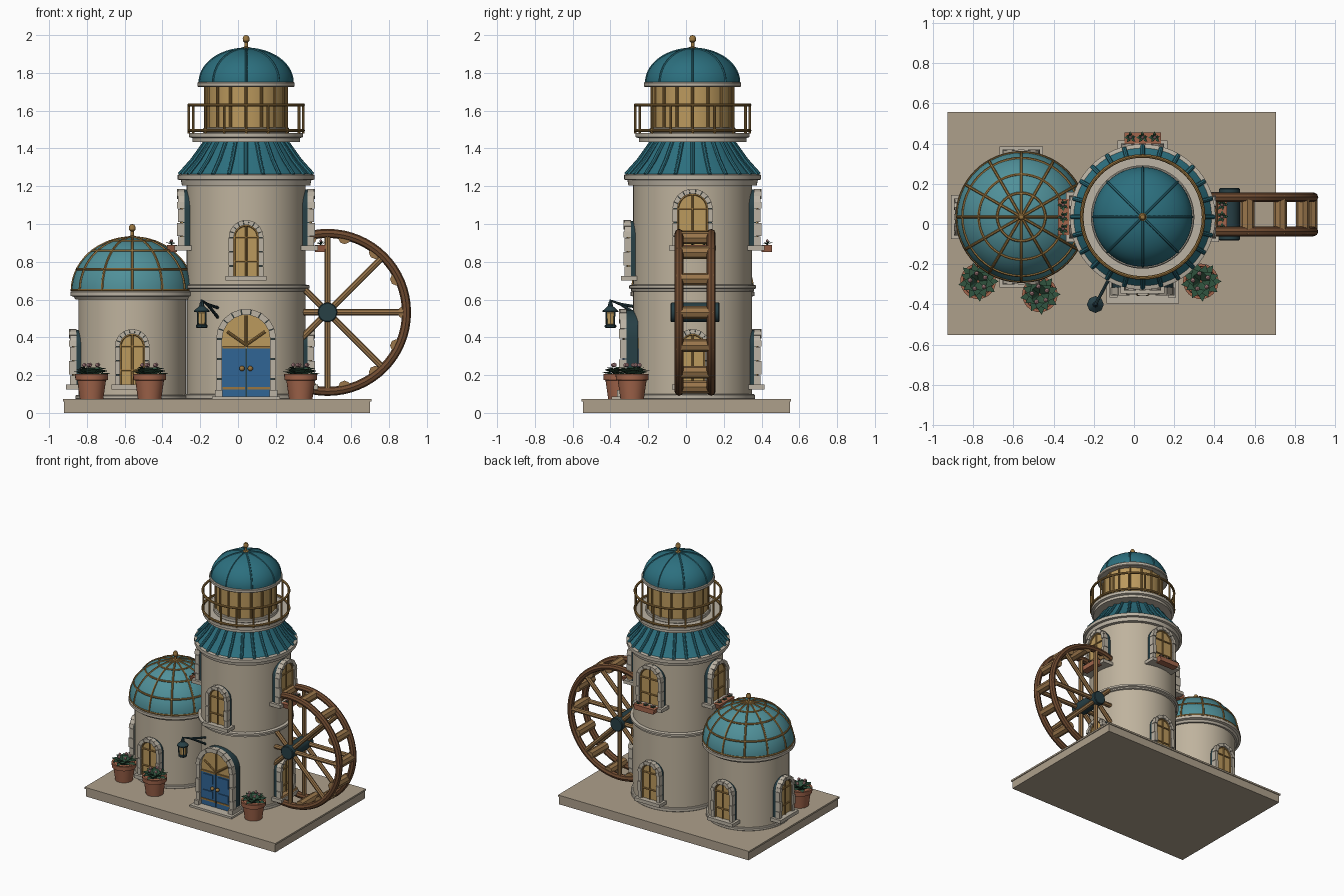
import bpy, bmesh, math, random
from math import sin, cos, pi, radians
from mathutils import Matrix, Vector

if "Cube" in bpy.data.objects:
    bpy.data.objects.remove(bpy.data.objects["Cube"])
random.seed(4)

COL = dict(wall=(.52, .45, .34), trim=(.50, .45, .37), base=(.42, .35, .26), roof=(.025, .16, .21),
           dome=(.08, .28, .32), brass=(.32, .18, .05), wood=(.16, .07, .03), pale_wood=(.32, .18, .07),
           glass=(.50, .32, .11), clay=(.36, .13, .07), dark=(.02, .05, .06), blue=(.03, .13, .30),
           leaf=(.03, .09, .05), petal=(.65, .35, .36))
MAT = {}
for k, c in COL.items():
    MAT[k] = bpy.data.materials.new(k)
    MAT[k].diffuse_color = (*c, 1)
I = Matrix()


def finish(name, bm, mat, M=I):
    bmesh.ops.recalc_face_normals(bm, faces=bm.faces)
    me = bpy.data.meshes.new(name)
    bm.to_mesh(me)
    bm.free()
    return add(name, me, mat, M)


def add(name, me, mat, M=I):
    me.materials.clear()
    me.materials.append(MAT[mat])
    me.shade_smooth()
    me.set_sharp_from_angle(angle=radians(35))
    ob = bpy.data.objects.new(name, me)
    ob.matrix_world = M
    bpy.context.collection.objects.link(ob)
    return ob


def lathe(name, prof, mat, M=I, n=64):
    """Spin an (r, z) profile about the local z axis."""
    bm = bmesh.new()
    vs = [bm.verts.new((r, 0, z)) for r, z in prof]
    es = [bm.edges.new(p) for p in zip(vs, vs[1:])]
    bmesh.ops.spin(bm, geom=vs + es, axis=(0, 0, 1), cent=(0, 0, 0), angle=2 * pi, steps=n)
    bmesh.ops.remove_doubles(bm, verts=bm.verts, dist=1e-5)
    return finish(name, bm, mat, M)


def drum(name, r, z0, z1, mat, M=I, n=64):
    b = min(.005, (z1 - z0) / 4)
    return lathe(name, [(0, z0), (r - b, z0), (r, z0 + b), (r, z1 - b), (r - b, z1), (0, z1)], mat, M, n)


def tubes(name, paths, r, mat, M=I, cyclic=False, res=2):
    cu = bpy.data.curves.new(name, 'CURVE')
    cu.dimensions, cu.bevel_depth, cu.bevel_resolution, cu.use_fill_caps = '3D', r, res, True
    for p in paths:
        s = cu.splines.new('POLY')
        s.points.add(len(p) - 1)
        for q, c in zip(s.points, p):
            q.co = (*c, 1)
        s.use_cyclic_u = cyclic
    tmp = bpy.data.objects.new(name + "_path", cu)
    bpy.context.collection.objects.link(tmp)
    dg = bpy.context.evaluated_depsgraph_get()
    me = bpy.data.meshes.new_from_object(tmp.evaluated_get(dg))
    bpy.data.objects.remove(tmp)
    return add(name, me, mat, M)


def prisms(name, polys, mat, M=I):
    """Each entry: (x,z) outline pushed outwards along -y from d0 to d1."""
    bm = bmesh.new()
    for pts, d0, d1 in polys:
        a = [bm.verts.new((x, -d0, z)) for x, z in pts]
        b = [bm.verts.new((x, -d1, z)) for x, z in pts]
        bm.faces.new(a)
        bm.faces.new(b[::-1])
        for i in range(len(a)):
            j = (i + 1) % len(a)
            bm.faces.new((a[i], a[j], b[j], b[i]))
    return finish(name, bm, mat, M)


def rect(x0, x1, z0, z1):
    return [(x0, z0), (x1, z0), (x1, z1), (x0, z1)]


def circle(r, z, n=48):
    return [(r * cos(2 * pi * i / n), r * sin(2 * pi * i / n), z) for i in range(n)]


def arch(hw, z0, zs, n=9, jamb=3):
    """Arch outline: jamb points, then half circle springing at zs."""
    up = [(hw, z0 + (zs - z0) * i / jamb) for i in range(jamb)]
    return up + [(hw * cos(pi * i / n), zs + hw * sin(pi * i / n)) for i in range(n + 1)] + \
        [(-x, z) for x, z in up[::-1]]


def surround(name, hw, t, z0, zs, r, M):
    """Dark backing and separate stone blocks around an opening."""
    prisms(name + "_backing", [(arch(hw - .006, z0, zs, 18), r - .05, r + .02)], 'dark', M)
    o, i = arch(hw, z0, zs), arch(hw - t, z0, zs)
    blocks = []
    for k in range(len(o) - 1):
        quad = [Vector(p) for p in (o[k], o[k + 1], i[k + 1], i[k])]
        c = sum(quad, Vector((0, 0))) / 4
        blocks.append(([c + (p - c) * .95 for p in quad], r + .01, r + (.05 if k % 2 else .045)))
    prisms(name + "_stones", blocks, 'trim', M)


def window(name, M, ang, r, z0, hw=.093, h=.32, box=False):
    M = M @ Matrix.Rotation(radians(ang), 4, 'Z')
    zs, g = z0 + h - hw, hw - .026
    surround(name, hw, .028, z0, zs, r, M)
    prisms(name + "_glass", [(arch(g + .002, z0, zs, 18), r - .03, r + .026)], 'glass', M)
    y = -r - .029
    bars = [[(0, y, z0), (0, y, zs + g)]]
    bars += [[(-w, y, z), (w, y, z)] for z, w in ((z0 + .1, g), (zs, g))]
    bars.append([(x, y, z) for x, z in arch(g - .004, z0 + .02, zs, 18)])
    tubes(name + "_mullions", bars, .006, 'brass', M, res=1)
    prisms(name + "_sill", [(rect(-hw - .016, hw + .016, z0 - .002, z0 + .024), r - .03, r + .065)], 'trim', M)
    if box:  # small flower trough with three sprigs
        prisms(name + "_flower_trough", [([(-.08, z0 - .01), (.08, z0 - .01), (.09, z0 + .027), (-.09, z0 + .027)],
                                          r + .05, r + .105)], 'clay', M)
        for i in (-1, 0, 1):
            plant(name + "_sprig", M @ Matrix.Translation((i * .06, -r - .08, z0 + .025)), .03, 6, 1)


def plant(name, M, size, leaves, blooms):
    bm = bmesh.new()
    for i in range(leaves):
        a, tilt = i * 2.4, .15 + .75 * i / leaves
        d, s = Vector((cos(a), sin(a), 0)), Vector((-sin(a), cos(a), 0))
        up = Vector((0, 0, 1))
        p = [up * 0, d * size * .6 * cos(tilt) + up * size * (.25 + .5 * sin(tilt)),
             d * size * 1.1 * cos(tilt) + up * size * (.2 + .6 * sin(tilt))]
        v = [bm.verts.new(q) for q in (p[0], p[1] + s * size * .27, p[2], p[1] - s * size * .27,
                                       p[1] - up * size * .12)]
        for f in ((0, 1, 3), (1, 2, 3), (0, 4, 1), (1, 4, 2), (2, 4, 3), (3, 4, 0)):
            bm.faces.new([v[k] for k in f])
    finish(name + "_leaves", bm, 'leaf', M)
    bm = bmesh.new()
    for i in range(blooms):
        a = i * 2 * pi / blooms + .5
        q = Vector((cos(a), sin(a), 0)) * size * .42 * (blooms > 1) + Vector((0, 0, size * .75))
        bmesh.ops.create_icosphere(bm, subdivisions=1, radius=max(.009, size * .13), matrix=Matrix.Translation(q))
    finish(name + "_blooms", bm, 'petal', M)


def dome_z(t, R, z0, H):
    return (R * cos(t), z0 + H * sin(t))


def dome(name, M, R, z0, H, mat, ribs, rib_mat, rr, rings=()):
    lathe(name, [(0, z0)] + [dome_z(pi / 2 * i / 16, R, z0, H) for i in range(17)], mat, M)
    mer = []
    for k in range(ribs):
        a = 2 * pi * k / ribs
        mer.append([(r * cos(a), r * sin(a), z) for r, z in (dome_z(pi / 2 * i / 14, R, z0, H) for i in range(15))])
    tubes(name + "_ribs", mer, rr, rib_mat, M, res=1)
    if rings:
        tubes(name + "_hoops", [circle(*dome_z(t, R, z0, H)) for t in rings], rr, rib_mat, M, True, 1)
    zt = z0 + H
    lathe(name + "_finial", [(0, zt - .01), (.02, zt - .005), (.02, zt + .006), (.009, zt + .01), (.009, zt + .032),
                             (.017, zt + .04), (.018, zt + .055), (.011, zt + .068), (0, zt + .071)], 'brass', M, 20)


# ground slab
prisms("base_slab", [(rect(-.92, .70, 0, .06), -.55, .545), (rect(-.926, .706, .06, .073), -.556, .552)], 'base')

# main tower
T = Matrix.Translation((.043, .035, 0))
TR = .315
drum("tower_plinth", .33, .07, .10, 'trim', T)
drum("tower_wall", TR, .07, 1.22, 'wall', T)
lathe("tower_band", [(.31, .64), (.325, .645), (.325, .655), (.336, .66), (.336, .675), (.31, .68)], 'trim', T)
lathe("tower_cornice", [(0, 1.205), (.34, 1.205), (.345, 1.232), (.362, 1.235), (.362, 1.26), (.345, 1.265),
                        (0, 1.265)], 'trim', T)
lathe("skirt_roof", [(.345, 1.262), (.28, 1.335), (.21, 1.44), (0, 1.44)], 'roof', T)
tubes("skirt_roof_ribs", [[(r * cos(a), r * sin(a), z) for r, z in ((.353, 1.262), (.285, 1.338), (.212, 1.44))]
                          for a in (2 * pi * k / 24 for k in range(24))], .011, 'roof', T)

# gallery, railing and lantern room
lathe("gallery_floor", [(0, 1.43), (.285, 1.435), (.285, 1.455), (.302, 1.46), (.302, 1.482), (0, 1.485)], 'trim', T)
tubes("gallery_rails", [circle(.303, 1.63), circle(.303, 1.495)], .009, 'brass', T, True)
tubes("gallery_posts", [[(.303 * cos(a), .303 * sin(a), z) for z in (1.48, 1.635)]
                        for a in (pi * k / 8 for k in range(16))], .007, 'brass', T)
drum("lantern_room_glass", .212, 1.48, 1.74, 'glass', T)
tubes("lantern_room_bars", [[(.214 * cos(a), .214 * sin(a), z) for z in (1.48, 1.73)]
                            for a in (pi * k / 8 for k in range(16))], .008, 'brass', T)
drum("lantern_room_kerb", .228, 1.48, 1.51, 'trim', T)
drum("top_dome_ring", .257, 1.725, 1.752, 'trim', T)
dome("top_dome", T, .247, 1.75, .179, 'roof', 8, 'roof', .006)

# domed annex
A = Matrix.Translation((-.56, .035, 0))
AR = .285
drum("annex_plinth", .30, .07, .095, 'trim', A)
drum("annex_wall", AR, .07, .62, 'wall', A)
lathe("annex_cornice", [(0, .60), (.30, .60), (.31, .615), (.328, .62), (.328, .64), (.318, .647), (0, .647)], 'trim', A)
dome("annex_dome", A, .32, .645, .284, 'dome', 12, 'brass', .007, (.02, .42, .85, 1.19))

# windows
for a in (0, 180, 270):
    window("annex_window", A, a, AR, .125)
for a in (90, 180):
    window("tower_low_window", T, a, TR, .125)
window("tower_front_window", T, 0, TR, .702)
for a in (90, 180, 270):
    window("tower_high_window", T, a, TR, .863, .108, .325, True)

# front door
surround("door", .16, .034, .075, .392, TR + .025, T)
D = TR + .03
prisms("door_transom", [(arch(.128, .34, .392, 18), D - .06, D + .016)], 'glass', T)
prisms("door_leaves", [(rect(s * .066 - .062, s * .066 + .062, .085, .35), D - .06, D + .02) for s in (-1, 1)], 'blue', T)
prisms("door_panels", [(rect(s * .066 - .04, s * .066 + .04, z, z + h), D, D + .027)
                       for s in (-1, 1) for z, h in ((.15, .055), (.26, .07))], 'blue', T)
prisms("door_straps", [(rect(s * .066 - .06, s * .066 + .06, z, z + .013), D, D + .025)
                       for s in (-1, 1) for z in (.125, .342)], 'brass', T)
tubes("transom_bars", [[(0, -D - .018, .36), (s * .1, -D - .018, .43)] for s in (-1, 1)] +
      [[(0, -D - .018, .35), (0, -D - .018, .515)]], .008, 'brass', T)
bm = bmesh.new()
for s in (-1, 1):
    bmesh.ops.create_uvsphere(bm, u_segments=12, v_segments=8, radius=.014,
                              matrix=Matrix.Translation((s * .022, -D - .034, .235)))
finish("door_knobs", bm, 'brass', T)
prisms("door_foot_stones", [(rect(s * .145 - .02, s * .145 + .02, .07, .12), TR - .1, TR + .085) for s in (-1, 1)], 'trim', T)
prisms("door_step", [(rect(-.18, .18, .07, .088), TR - .1, TR + .115)], 'trim', T)

# water wheel, axle along y
W = Matrix.Translation((.474, .048, .532)) @ Matrix.Rotation(pi / 2, 4, 'X')
S = .085
tubes("wheel_rims", [circle(.418, s, 64) for s in (-S, S)], .024, 'wood', W, True)
tubes("wheel_spokes", [[(0, 0, s), (.41 * cos(k * pi / 4), .41 * sin(k * pi / 4), s)]
                       for s in (-S, S) for k in range(8)], .017, 'pale_wood', W)
tubes("wheel_paddles", [[(.405 * cos(a), .405 * sin(a), s) for s in (-S - .012, S + .012)]
                        for a in (2 * pi * k / 14 for k in range(14))], .034, 'pale_wood', W)
drum("wheel_hub", .052, -.13, .13, 'dark', W, 24)

# wall lantern on a bracket
L = Matrix.Translation((-.192, -.40, 0))
tubes("lantern_bracket", [[(.09, .17, .555), (.03, .055, .575), (0, 0, .595), (0, 0, .56)],
                          [(.09, .17, .50), (.03, .055, .575)]], .008, 'dark', L)
lathe("lantern_roof", [(0, .60), (.01, .585), (.014, .565), (.042, .54), (.042, .533), (0, .533)], 'dark', L, 8)
drum("lantern_glass", .025, .465, .535, 'glass', L, 8)
drum("lantern_foot", .031, .45, .467, 'dark', L, 8)
tubes("lantern_cage", [[(.027 * cos(a), .027 * sin(a), .46), (.032 * cos(a), .032 * sin(a), .536)]
                       for a in (pi / 4 + pi / 2 * k for k in range(4))], .004, 'dark', L)

# potted plants
for x, y in ((-.775, -.285), (-.468, -.35), (.332, -.285)):
    P = Matrix.Translation((x, y, .072))
    lathe("flower_pot", [(0, 0), (.062, 0), (.076, .1), (.086, .102), (.088, .135), (.074, .135), (.072, .118),
                         (0, .118)], 'clay', P, 32)
    plant("pot_plant", P @ Matrix.Translation((0, 0, .11)), .095, 18, 5)

for m in bpy.data.materials:
    if m.users and not m.is_grease_pencil:
        m.use_nodes = True
        m.node_tree.nodes["Principled BSDF"].inputs["Base Color"].default_value = m.diffuse_color
